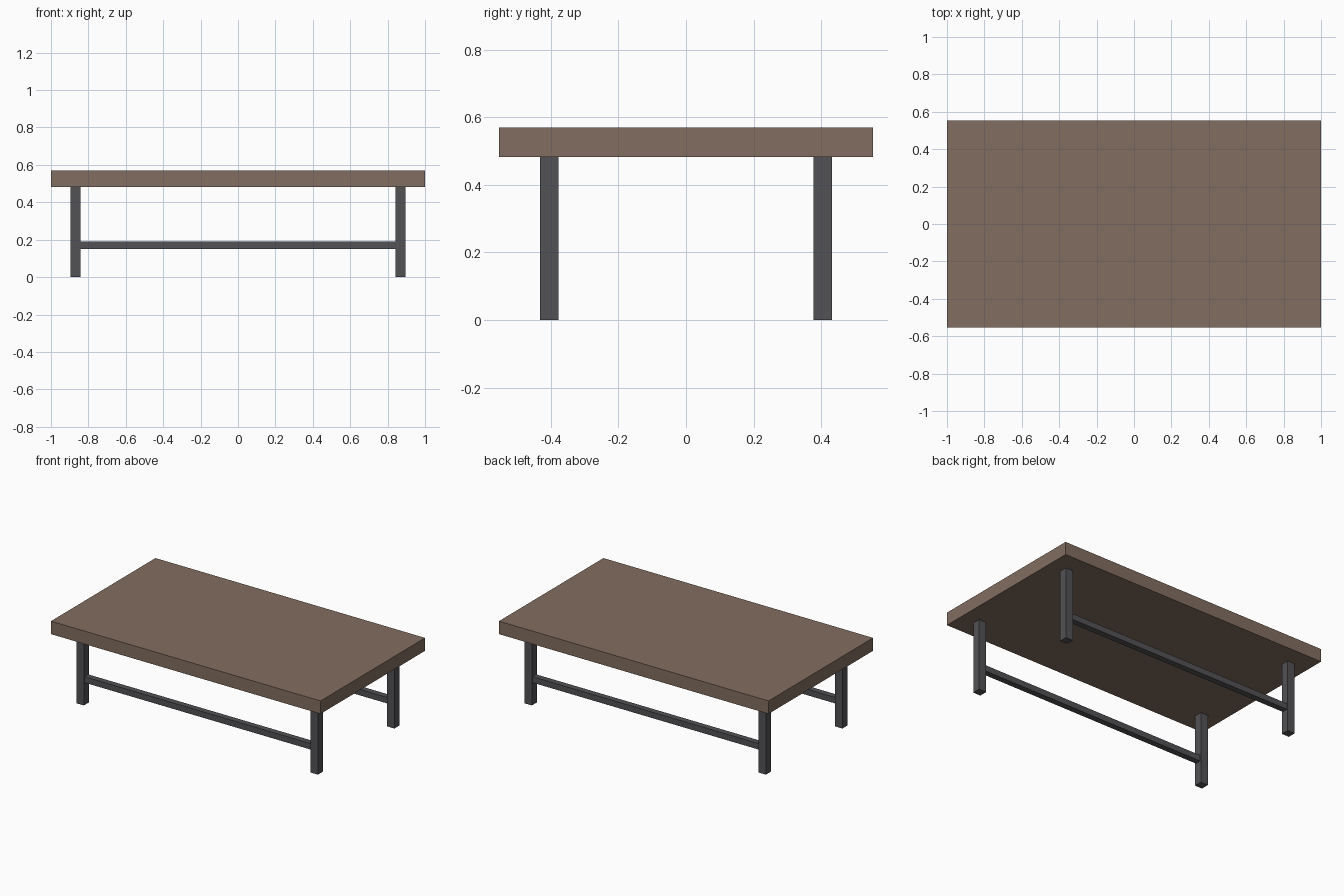
import bpy

if "Cube" in bpy.data.objects:
    bpy.data.objects.remove(bpy.data.objects["Cube"])


def material(name, color):
    mat = bpy.data.materials.new(name)
    mat.diffuse_color = (*color, 1.0)
    mat.use_nodes = True
    mat.node_tree.nodes["Principled BSDF"].inputs["Base Color"].default_value = mat.diffuse_color
    return mat


def box(name, center, size, mat):
    bpy.ops.mesh.primitive_cube_add(size=1, location=center)
    obj = bpy.context.object
    obj.name = name
    obj.scale = size
    bpy.ops.object.transform_apply(location=False, rotation=False, scale=True)
    obj.data.materials.append(mat)
    return obj


wood = material("brown wood", (0.225, 0.155, 0.117))
metal = material("dark grey metal", (0.084, 0.084, 0.092))

TOP_Z, UNDER_Z = 0.569, 0.482      # table top thickness
LEG_X, LEG_Y, LEG_W = 0.868, 0.405, 0.054
RAIL_Z, RAIL_W = 0.17, 0.04

# Thick slab top
box("table_top", (0, 0, (TOP_Z + UNDER_Z) / 2), (2, 1.107, TOP_Z - UNDER_Z), wood)

for y_side, y_name in ((-1, "front"), (1, "back")):
    # Square legs
    for x_side, x_name in ((-1, "left"), (1, "right")):
        box(f"{y_name}_{x_name}_leg", (x_side * LEG_X, y_side * LEG_Y, UNDER_Z / 2),
            (LEG_W, LEG_W, UNDER_Z), metal)
    # Long rail between the two legs of this side
    box(f"{y_name}_rail", (0, y_side * LEG_Y, RAIL_Z),
        (2 * LEG_X - LEG_W, RAIL_W, RAIL_W), metal)
